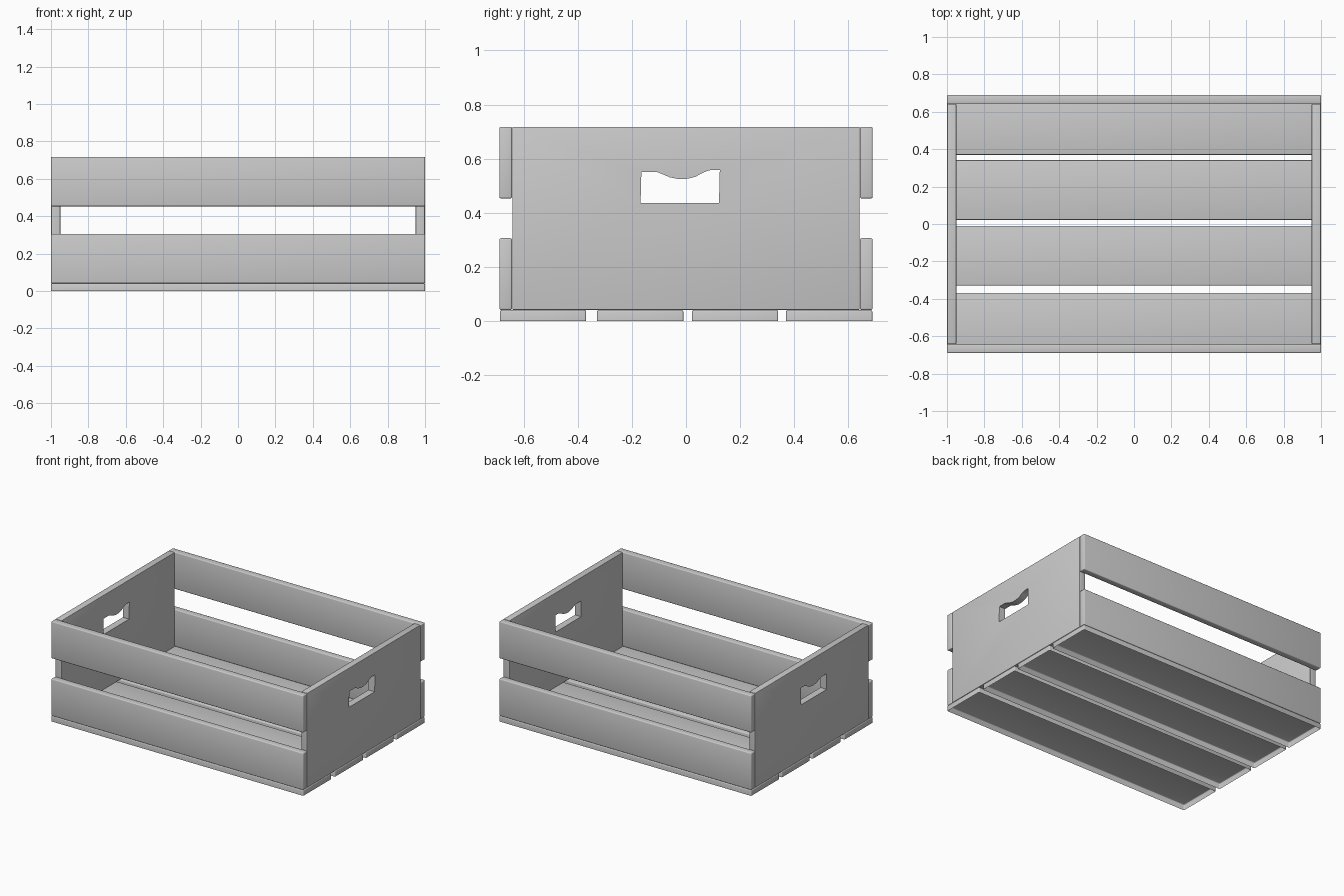
import bpy, bmesh, math
from mathutils import Vector

cube = bpy.data.objects.get("Cube")
if cube:
    bpy.data.objects.remove(cube, do_unlink=True)

# Single plain grey for the whole crate
grey = bpy.data.materials.new("plain_grey")
grey.use_nodes = True
COLOR = (0.6, 0.6, 0.6, 1)
grey.diffuse_color = COLOR
grey.node_tree.nodes["Principled BSDF"].inputs["Base Color"].default_value = COLOR


def round_edges(bm, edges, radius):
    bmesh.ops.bevel(bm, geom=edges, offset=radius, segments=3, profile=0.5,
                    affect="EDGES")


def finish(name, bm):
    """Turn a bmesh into a named, softly shaded object."""
    mesh = bpy.data.meshes.new(name)
    bm.to_mesh(mesh)
    bm.free()
    mesh.materials.append(grey)
    obj = bpy.data.objects.new(name, mesh)
    bpy.context.collection.objects.link(obj)
    bpy.ops.object.select_all(action="DESELECT")
    obj.select_set(True)
    bpy.context.view_layer.objects.active = obj
    bpy.ops.object.shade_smooth_by_angle(angle=math.radians(60))


def board(name, low, high, open_below=False):
    """Plank between two corners with rounded edges, optionally hollow below."""
    low, high = Vector(low), Vector(high)
    bm = bmesh.new()
    bmesh.ops.create_cube(bm, size=1)
    bmesh.ops.scale(bm, vec=high - low, verts=bm.verts)
    bmesh.ops.translate(bm, vec=(low + high) / 2, verts=bm.verts)
    if open_below:
        underside = [f for f in bm.faces if f.normal.z < -0.9]
        bmesh.ops.delete(bm, geom=underside, context="FACES_ONLY")
    round_edges(bm, [e for e in bm.edges if not e.is_boundary], 0.006)
    finish(name, bm)


def end_panel(name, x_low, x_high):
    """End wall with a hand hole that has a wavy upper edge."""
    outer = [(-0.642, 0.041), (0.642, 0.041), (0.642, 0.718), (-0.642, 0.718)]
    hole = [(-0.168, 0.437), (0.122, 0.437), (0.125, 0.559), (0.085, 0.557),
            (0.06, 0.547), (0.035, 0.533), (0.005, 0.526), (-0.025, 0.524),
            (-0.06, 0.531), (-0.085, 0.542), (-0.105, 0.55), (-0.165, 0.55)]
    bm = bmesh.new()
    for loop in (outer, hole):
        verts = [bm.verts.new((x_low, y, z)) for y, z in loop]
        for a, b in zip(verts, verts[1:] + verts[:1]):
            bm.edges.new((a, b))
    bmesh.ops.triangle_fill(bm, edges=bm.edges[:], use_beauty=True)
    result = bmesh.ops.extrude_face_region(bm, geom=bm.faces[:],
                                           use_keep_orig=True)
    moved = [v for v in result["geom"] if isinstance(v, bmesh.types.BMVert)]
    bmesh.ops.translate(bm, vec=(x_high - x_low, 0, 0), verts=moved)
    bmesh.ops.recalc_face_normals(bm, faces=bm.faces)

    # Round only the outer rim
    rim = [e for e in bm.edges if e.calc_face_angle(0) > 1
           and all(abs(v.co.y) > 0.6 for v in e.verts)]
    round_edges(bm, rim, 0.004)
    finish(name, bm)


# End walls
end_panel("right_end_panel", -0.999, -0.95)
end_panel("left_end_panel", 0.95, 0.999)

# Front and back slats
for side, y0, y1 in (("front", -0.69, -0.643), ("back", 0.643, 0.69)):
    board(side + "_lower_slat", (-1, y0, 0.041), (1, y1, 0.306))
    board(side + "_upper_slat", (-1, y0, 0.453), (1, y1, 0.718))

# Floor boards, hollow underneath
for i, y in enumerate((-0.688, -0.329, 0.022, 0.37)):
    board(f"floor_board_{i + 1}", (-1, y, 0), (1, y + 0.319, 0.04),
          open_below=True)
